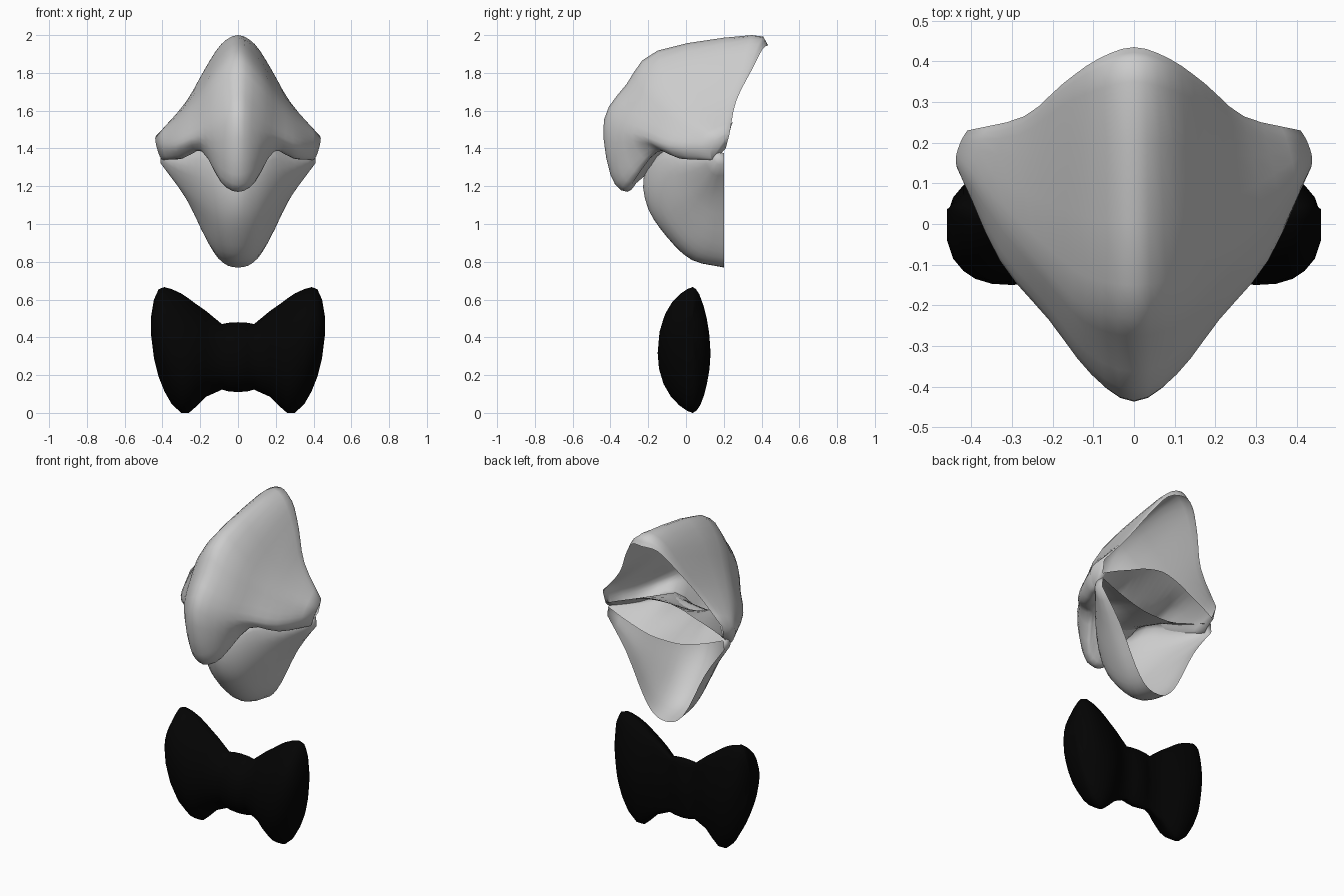
import bpy, bmesh, math
from mathutils import Vector


def spline(pts, n):
    """Catmull-Rom resampling with n steps per span."""
    pts = [Vector(p) for p in pts]
    ext = [2 * pts[0] - pts[1]] + pts + [2 * pts[-1] - pts[-2]]
    out = []
    for i in range(len(pts) - 1):
        a, b, c, d = ext[i:i + 4]
        for k in range(n):
            t = k / n
            out.append(0.5 * (2 * b + (c - a) * t + (2 * a - 5 * b + 4 * c - d) * t * t
                              + (3 * b - a - 3 * c + d) * t ** 3))
    return out + [pts[-1]]


def grid_object(name, cols, closed=False, mat=None):
    """Skin a list of equal-length point columns and cap both ends."""
    bm = bmesh.new()
    vs = [[bm.verts.new(p) for p in c] for c in cols]
    m = len(vs[0])
    for a, b in zip(vs, vs[1:]):
        for j in range(m if closed else m - 1):
            k = (j + 1) % m
            bm.faces.new((a[j], a[k], b[k], b[j]))
    bm.faces.new(vs[0])
    bm.faces.new(vs[-1])
    bmesh.ops.recalc_face_normals(bm, faces=bm.faces)
    me = bpy.data.meshes.new(name)
    bm.to_mesh(me)
    bm.free()
    me.polygons.foreach_set("use_smooth", [True] * len(me.polygons))
    ob = bpy.data.objects.new(name, me)
    bpy.context.collection.objects.link(ob)
    if mat:
        me.materials.append(mat)
    return ob


def beak(name, half):
    """Mirror half the control columns (centre first) and loft them."""
    left = [[(-x, y, z) for x, y, z in c] for c in reversed(half[1:])]
    cols = [spline(c, 3) for c in left + half]
    rows = [spline(r, 3) for r in zip(*cols)]
    return grid_object(name, list(zip(*rows)))


# Upper beak: each column runs back edge -> crown -> lip -> palate back edge
beak("upper_beak", [
    [(0, .435, 1.945), (0, .35, 2.0), (0, -.15, 1.918), (0, -.315, 1.74), (0, -.435, 1.55),
     (0, -.40, 1.26), (0, -.31, 1.17), (0, -.2, 1.27), (0, .25, 1.54)],
    [(.09, .405, 1.925), (.09, .33, 1.95), (.115, -.13, 1.825), (.12, -.275, 1.66), (.105, -.37, 1.5),
     (.095, -.35, 1.3), (.09, -.29, 1.22), (.08, -.2, 1.3), (.12, .24, 1.52)],
    [(.175, .345, 1.81), (.18, .29, 1.81), (.21, -.06, 1.69), (.22, -.16, 1.58), (.21, -.235, 1.47),
     (.2, -.2, 1.41), (.19, -.15, 1.385), (.16, -.1, 1.41), (.22, .23, 1.48)],
    [(.27, .265, 1.65), (.28, .22, 1.64), (.315, .04, 1.57), (.325, -.04, 1.5), (.33, -.09, 1.42),
     (.32, -.06, 1.365), (.30, -.02, 1.345), (.27, .03, 1.375), (.32, .22, 1.44)],
    [(.41, .23, 1.475), (.425, .205, 1.475), (.437, .17, 1.46), (.437, .145, 1.44), (.43, .13, 1.405),
     (.415, .13, 1.36), (.40, .14, 1.34), (.395, .17, 1.36), (.405, .21, 1.40)],
])

# Lower beak: each column runs mouth floor back -> hidden rim -> chin -> open back edge
beak("lower_beak", [
    [(0, .2, 1.27), (0, -.15, 1.33), (0, -.225, 1.24), (0, -.2, 1.08), (0, -.1, .93),
     (0, .03, .81), (0, .2, .77)],
    [(.1, .2, 1.275), (.09, -.13, 1.36), (.1, -.185, 1.25), (.1, -.155, 1.08), (.095, -.06, .935),
     (.085, .06, .83), (.08, .2, .795)],
    [(.2, .2, 1.30), (.17, -.07, 1.41), (.19, -.11, 1.29), (.19, -.07, 1.13), (.175, .02, 1.0),
     (.165, .11, .92), (.155, .2, .895)],
    [(.3, .2, 1.335), (.28, .05, 1.385), (.3, .015, 1.31), (.29, .06, 1.2), (.28, .11, 1.15),
     (.275, .15, 1.135), (.27, .2, 1.13)],
    [(.395, .2, 1.375), (.40, .17, 1.38), (.41, .15, 1.35), (.41, .16, 1.325), (.405, .175, 1.315),
     (.402, .19, 1.315), (.40, .2, 1.32)],
])

# Bow tie: lens-shaped sections along x, given as (x, z bottom, z top, half depth)
black = bpy.data.materials.new("black_cloth")
black.diffuse_color = (0.001, 0.001, 0.001, 1)


def lens(x, zb, zt, d, n=24):
    ring = []
    for i in range(n):
        a = 2 * math.pi * i / n
        c, s = math.cos(a), math.sin(a)
        y = math.copysign(abs(c) ** 1.3, c) * d - .01 + .045 * abs(s) ** 3
        ring.append((x, y, (zt + zb) / 2 + s * (zt - zb) / 2))
    return ring


half = [(0, .11, .48, .085), (.05, .114, .477, .078), (.085, .123, .47, .062),
        (.17, .085, .54, .10), (.22, .035, .575, .125), (.26, 0, .605, .137),
        (.30, 0, .632, .14), (.35, .045, .655, .137), (.39, .115, .666, .125),
        (.42, .19, .655, .105), (.445, .29, .60, .075), (.46, .41, .51, .03)]
stations = [(-x, b, t, d) for x, b, t, d in half[:0:-1]] + half
grid_object("bow_tie", [lens(*s) for s in stations], True, black)
